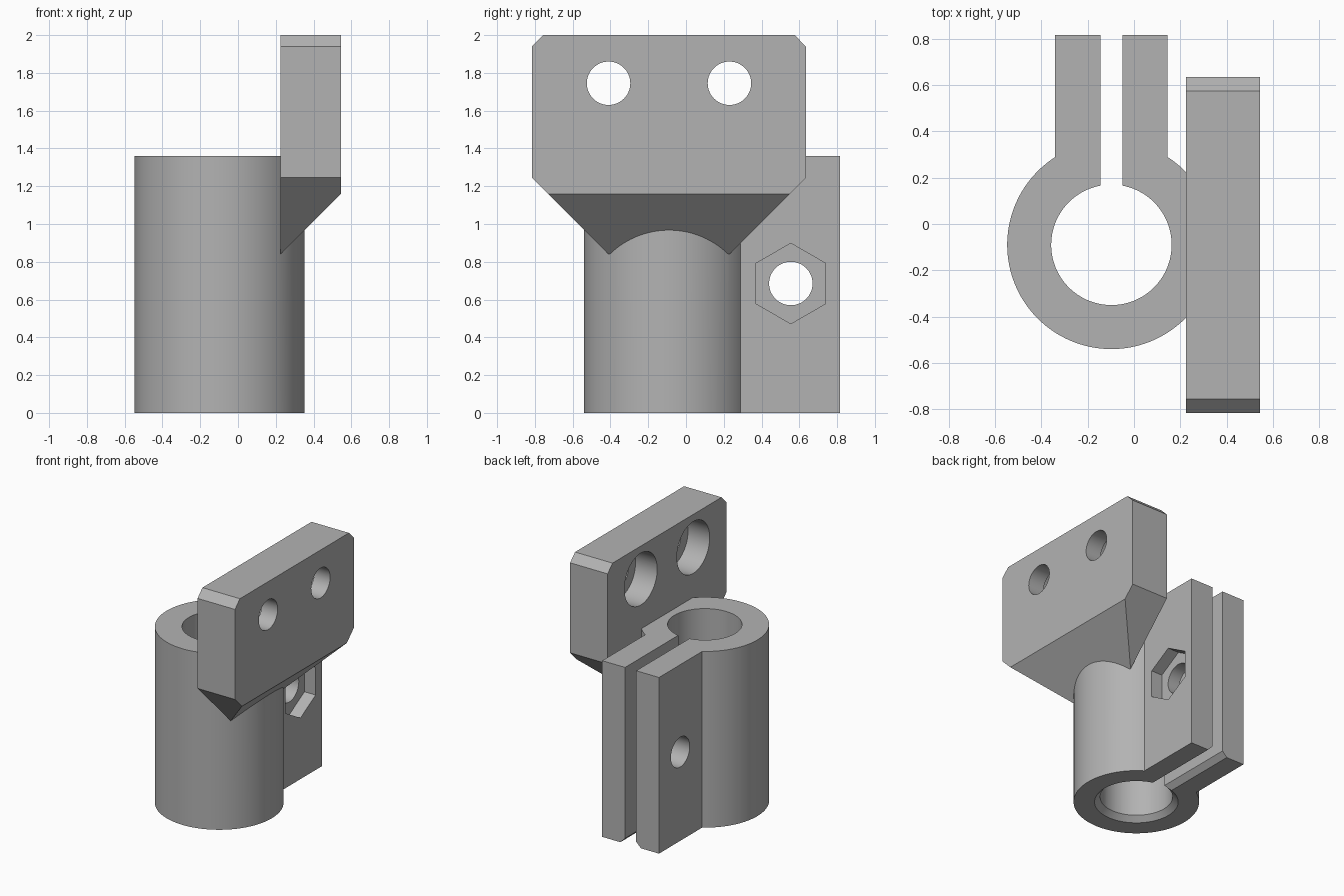
import bpy, bmesh, math
from mathutils import Matrix, Vector

if "Cube" in bpy.data.objects:
    bpy.data.objects.remove(bpy.data.objects["Cube"])

grey = bpy.data.materials.new("plain grey")
grey.use_nodes = True
colour = (0.45, 0.45, 0.45, 1)
grey.diffuse_color = colour
grey.node_tree.nodes["Principled BSDF"].inputs["Base Color"].default_value = colour

CX, CY = -0.0975, -0.09          # bore axis
OUTER, BORE, HEIGHT = 0.45, 0.26, 1.36
SLOT, JAW, BACK = 0.0475, 0.2425, 0.815
FACE_IN, FACE_OUT = 0.225, 0.545  # plate faces in x


def add_object(name, bm):
    bmesh.ops.recalc_face_normals(bm, faces=bm.faces)
    mesh = bpy.data.meshes.new(name)
    bm.to_mesh(mesh)
    bm.free()
    mesh.materials.append(grey)
    ob = bpy.data.objects.new(name, mesh)
    bpy.context.collection.objects.link(ob)
    return ob


def prism(points, direction):
    """Extrude a closed loop of 3D points."""
    bm = bmesh.new()
    face = bm.faces.new([bm.verts.new(p) for p in points])
    new = bmesh.ops.extrude_face_region(bm, geom=[face])["geom"]
    verts = [v for v in new if isinstance(v, bmesh.types.BMVert)]
    bmesh.ops.translate(bm, vec=Vector(direction), verts=verts)
    return bm


def rod(name, x0, x1, y, z, r, sides=64):
    """Cylinder along x, with a corner pointing up."""
    ring = [(x0, y + r * math.sin(a), z + r * math.cos(a))
            for a in (2 * math.pi * i / sides for i in range(sides))]
    return add_object(name, prism(ring, (x1 - x0, 0, 0)))


def combine(target, tool, operation):
    mod = target.modifiers.new("join", "BOOLEAN")
    mod.operation, mod.object, mod.solver = operation, tool, "EXACT"
    bpy.context.view_layer.objects.active = target
    bpy.ops.object.modifier_apply(modifier=mod.name)
    bpy.data.objects.remove(tool)


def arc(r, half_width, steps=112):
    """Arc around the bore axis, open towards the back."""
    gap = math.asin(half_width / r)
    angles = [gap + (2 * math.pi - 2 * gap) * i / steps for i in range(steps + 1)]
    return [(CX + r * math.sin(a), CY + r * math.cos(a), 0) for a in angles]


# Split tube with two clamping jaws
outline = arc(OUTER, JAW)
outline += [(CX - JAW, BACK, 0), (CX - SLOT, BACK, 0)]
outline += arc(BORE, SLOT)[::-1]
outline += [(CX + SLOT, BACK, 0), (CX + JAW, BACK, 0)]
bracket = add_object("clamp_bracket", prism(outline, (0, 0, HEIGHT)))

# Mounting plate with clipped corners and a sloping underside
side = [(-0.755, 2), (0.575, 2), (0.635, 1.94), (0.635, 1.245),
        (0.19, 0.8), (-0.37, 0.8), (-0.815, 1.245), (-0.815, 1.94)]
bm = prism([(FACE_IN, y, z) for y, z in side], (FACE_OUT - FACE_IN, 0, 0))
cut = bmesh.ops.bisect_plane(bm, geom=bm.verts[:] + bm.edges[:] + bm.faces[:],
                             plane_co=(FACE_IN, 0, 0.84), plane_no=(1, 0, -1),
                             clear_outer=True)
bmesh.ops.holes_fill(bm, edges=[e for e in bm.edges if e.is_boundary])
plate = add_object("mounting_plate", bm)

# Counterbored holes in the plate
for y in (-0.41, 0.23):
    combine(plate, rod("hole", 0.1, 0.7, y, 1.745, 0.115), "DIFFERENCE")
    combine(plate, rod("counterbore", 0.1, 0.41, y, 1.745, 0.2), "DIFFERENCE")

# Clamp bolt hole and hexagonal nut pocket
combine(bracket, rod("bolt_hole", -0.6, 0.3, 0.555, 0.685, 0.115), "DIFFERENCE")
combine(bracket, rod("nut_pocket", 0.05, 0.3, 0.555, 0.685, 0.213, 6), "DIFFERENCE")

# Bevels around the bottom of the bore and slot
bm = bmesh.new()
bmesh.ops.create_cone(bm, cap_ends=True, segments=96, radius1=BORE + 0.06,
                      radius2=BORE - 0.02, depth=0.08,
                      matrix=Matrix.Translation((CX, CY, 0.02)))
combine(bracket, add_object("bore_bevel", bm), "DIFFERENCE")
low, high = SLOT + 0.06, SLOT - 0.02
wedge = [(CX - low, CY, -0.02), (CX + low, CY, -0.02),
         (CX + high, CY, 0.06), (CX - high, CY, 0.06)]
combine(bracket, add_object("slot_bevel", prism(wedge, (0, 1.2, 0))), "DIFFERENCE")

combine(bracket, plate, "UNION")
bpy.ops.object.select_all(action="DESELECT")
bracket.select_set(True)
bpy.context.view_layer.objects.active = bracket
bpy.ops.object.shade_smooth_by_angle(angle=math.radians(25))
